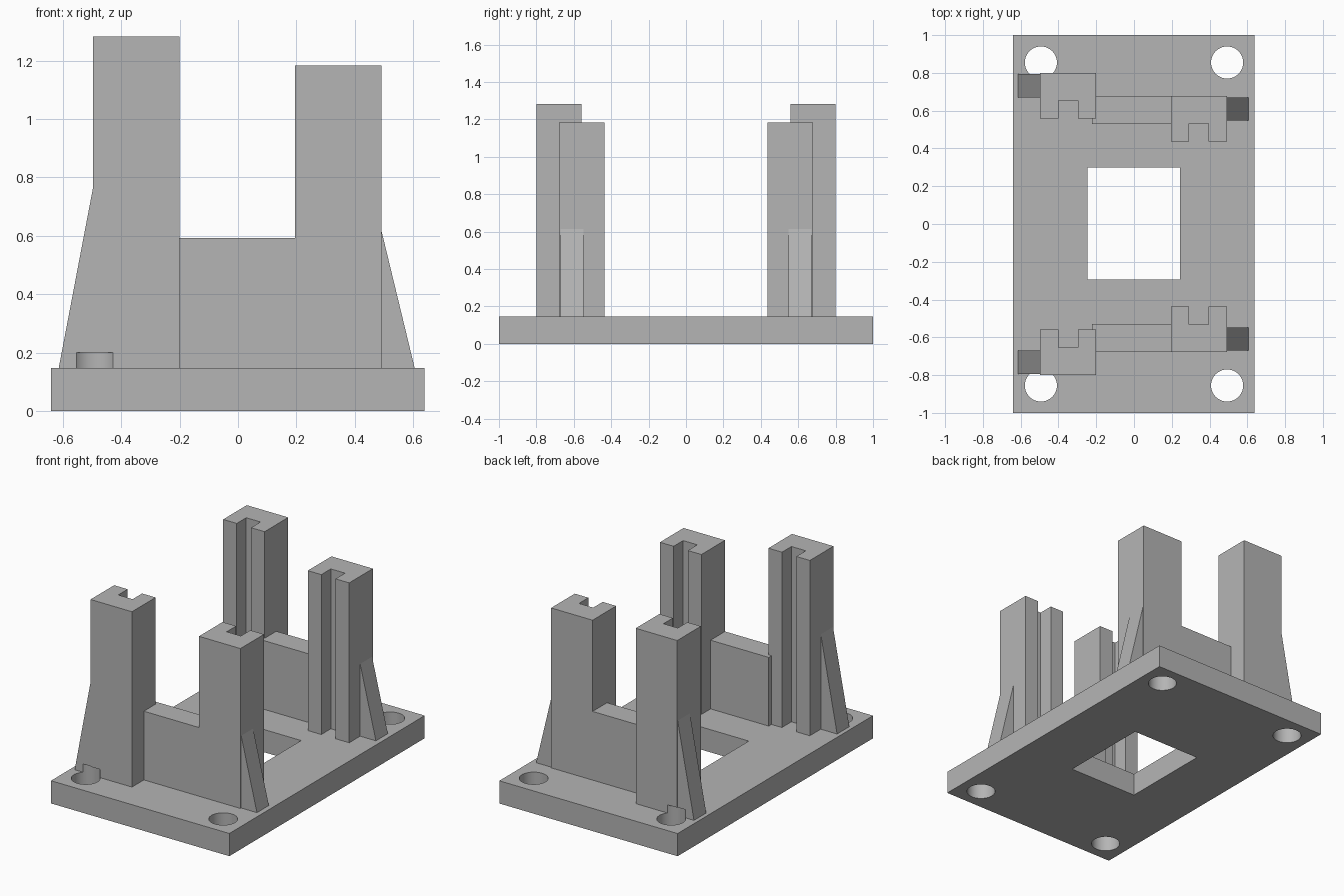
import bpy, bmesh, math
from mathutils import Matrix

cube = bpy.data.objects.get("Cube")
if cube:
    bpy.data.objects.remove(cube, do_unlink=True)

grey = bpy.data.materials.new("plain grey")
grey.use_nodes = True
colour = (0.46, 0.46, 0.46, 1)
grey.diffuse_color = colour
grey.node_tree.nodes["Principled BSDF"].inputs["Base Color"].default_value = colour

BASE_TOP = 0.147


def add_object(name, bm):
    bmesh.ops.recalc_face_normals(bm, faces=bm.faces)
    mesh = bpy.data.meshes.new(name)
    bm.to_mesh(mesh)
    bm.free()
    mesh.materials.append(grey)
    obj = bpy.data.objects.new(name, mesh)
    bpy.context.collection.objects.link(obj)
    return obj


def extrude(name, outline, direction):
    """Solid made by sweeping a closed outline along a direction."""
    bm = bmesh.new()
    face = bm.faces.new([bm.verts.new(p) for p in outline])
    swept = bmesh.ops.extrude_face_region(bm, geom=[face], use_keep_orig=True)
    moved = [v for v in swept["geom"] if isinstance(v, bmesh.types.BMVert)]
    bmesh.ops.translate(bm, verts=moved, vec=direction)
    return add_object(name, bm)


def box(name, x0, x1, y0, y1, z0, z1):
    outline = [(x0, y0, z0), (x1, y0, z0), (x1, y1, z0), (x0, y1, z0)]
    return extrude(name, outline, (0, 0, z1 - z0))


def tower(name, side, x0, x1, groove0, groove1, outer, inner, top):
    """Post with a vertical groove on the face towards the middle."""
    floor = outer - 0.145
    plan = [(x0, outer), (x1, outer), (x1, inner), (groove1, inner),
            (groove1, floor), (groove0, floor), (groove0, inner), (x0, inner)]
    return extrude(name, [(x, side * y, BASE_TOP) for x, y in plan],
                   (0, 0, top - BASE_TOP))


def gusset(name, side, x_post, x_foot, top, y0, y1):
    """Sloping wedge that braces a post."""
    outline = [(x_post, side * y0, BASE_TOP), (x_foot, side * y0, BASE_TOP),
               (x_post, side * y0, top)]
    return extrude(name, outline, (0, side * (y1 - y0), 0))


# Screw hole cutter, tall enough to clear screw heads beside the posts
bm = bmesh.new()
for sx in (-1, 1):
    for sy in (-1, 1):
        bmesh.ops.create_cone(bm, cap_ends=True, segments=48, radius1=0.085,
                              radius2=0.085, depth=0.3,
                              matrix=Matrix.Translation((sx * 0.493, sy * 0.855, 0.05)))
holes = add_object("screw_hole_cutter", bm)
window = box("window_cutter", -0.245, 0.243, -0.293, 0.3, -0.1, 0.3)


def cut(obj, *cutters):
    for cutter in cutters:
        mod = obj.modifiers.new("cut", "BOOLEAN")
        mod.operation = "DIFFERENCE"
        mod.solver = "EXACT"
        mod.object = cutter
    graph = bpy.context.evaluated_depsgraph_get()
    mesh = bpy.data.meshes.new_from_object(obj.evaluated_get(graph))
    obj.modifiers.clear()
    obj.data = mesh
    mesh.shade_smooth()
    mesh.set_sharp_from_angle(angle=math.radians(30))


# Base plate with window and four holes
base = box("base_plate", -0.64, 0.638, -1, 1, 0, BASE_TOP)
cut(base, holes, window)

# Matching supports at front and back
for label, side in (("front", -1), ("back", 1)):
    tall = tower(label + "_tall_post", side, -0.497, -0.2, -0.4, -0.297,
                 0.8, 0.558, 1.283)
    tower(label + "_short_post", side, 0.195, 0.492, 0.292, 0.394,
          0.678, 0.436, 1.183)
    brace = gusset(label + "_tall_gusset", side, -0.497, -0.614, 0.762, 0.67, 0.795)
    gusset(label + "_short_gusset", side, 0.492, 0.605, 0.615, 0.548, 0.67)
    y0, y1 = sorted((side * 0.53, side * 0.678))
    box(label + "_wall", -0.222, 0.197, y0, y1, BASE_TOP, 0.592)
    cut(tall, holes)
    cut(brace, holes)

for cutter in (holes, window):
    bpy.data.objects.remove(cutter, do_unlink=True)
